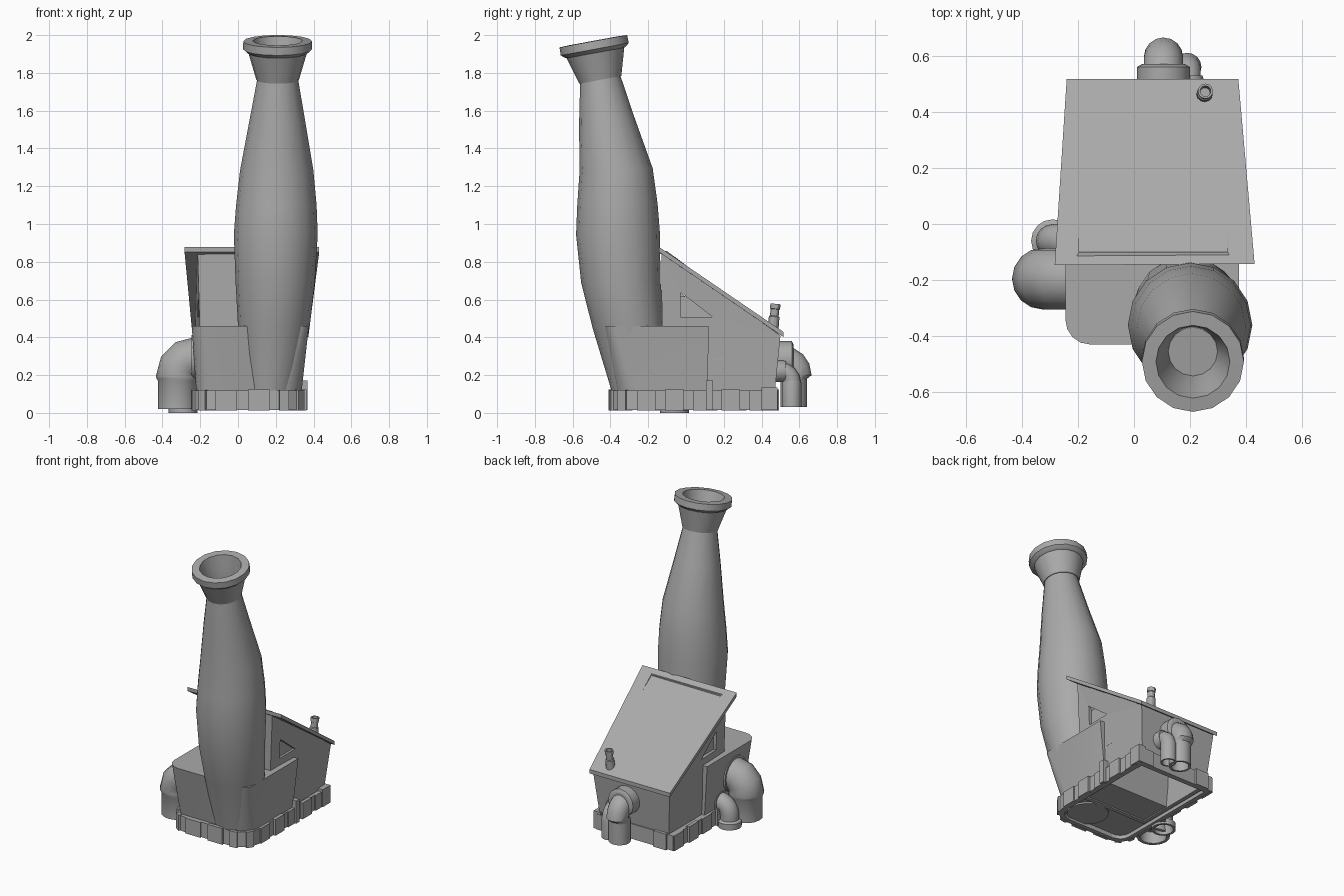
import bpy, bmesh, math
from mathutils import Vector as V

if "Cube" in bpy.data.objects:
    bpy.data.objects.remove(bpy.data.objects["Cube"])

grey = bpy.data.materials.new("stone_grey")
grey.diffuse_color = (0.4, 0.4, 0.4, 1)
grey.use_nodes = True
grey.node_tree.nodes["Principled BSDF"].inputs["Base Color"].default_value = grey.diffuse_color


def finish(name, bm, smooth=None):
    bmesh.ops.recalc_face_normals(bm, faces=bm.faces)
    me = bpy.data.meshes.new(name)
    bm.to_mesh(me)
    bm.free()
    ob = bpy.data.objects.new(name, me)
    bpy.context.collection.objects.link(ob)
    me.materials.append(grey)
    if smooth:
        bpy.ops.object.select_all(action='DESELECT')
        ob.select_set(True)
        bpy.context.view_layer.objects.active = ob
        bpy.ops.object.shade_smooth_by_angle(angle=math.radians(smooth))
    return ob


def loft(name, loops, caps=True, close=False, smooth=None):
    """Skin a list of equal-length point loops."""
    bm = bmesh.new()
    vs = [[bm.verts.new(p) for p in lp] for lp in loops]
    n = len(vs[0])
    pairs = list(zip(vs, vs[1:])) + ([(vs[-1], vs[0])] if close else [])
    for a, b in pairs:
        for i in range(n):
            j = (i + 1) % n
            bm.faces.new((a[i], a[j], b[j], b[i]))
    if caps and not close:
        bm.faces.new(vs[0])
        bm.faces.new(vs[-1])
    return finish(name, bm, smooth)


def circle(c, axis, r, side, n=16):
    c, axis, side = V(c), V(axis).normalized(), V(side)
    w = axis.cross(side)
    return [c + r * (math.cos(t) * side + math.sin(t) * w)
            for t in (2 * math.pi * i / n for i in range(n))]


def turned(name, c, axis, profile, side, n=16, smooth=40):
    """Round part from (distance along axis, radius) pairs."""
    a = V(axis).normalized()
    return loft(name, [circle(V(c) + a * d, a, r, side, n) for d, r in profile], smooth=smooth)


def elbow(name, start, out, reach, r, bottom, bend, segs=5, foot_r=1.1, foot_h=.1, shift=0,
          flange=(-.03, .03, 1.25)):
    """Pipe leaving a wall along 'out', bending down, open at its foot."""
    s, o, up = V(start), V(out), V((0, 0, 1))
    side = o.cross(up)
    c = s + o * (reach - bend) - up * bend
    loops = [circle(s, o, r, side)]
    for k in range(segs + 1):
        t = math.pi / 2 * k / segs
        loops.append(circle(c + bend * (o * math.sin(t) + up * math.cos(t)),
                            o * math.cos(t) - up * math.sin(t), r, side))
    foot = s + o * (reach - shift)
    foot.z = bottom
    for z, f in ((foot_h, 1), (foot_h - .01, foot_r), (0, foot_r), (0, foot_r * .8), (.08, .75)):
        loops.append(circle(foot + up * z, -up, r * f, side))
    loft(name, loops, smooth=40)
    d0, d1, f = flange
    turned(name + "_flange", s, o, [(d0, r * f), (d1, r * f), (d1 + .01, r * 1.1), (d1 + .01, r)], side)


def outline(x0, x1, y0, y1, rl, rr, z):
    """Rectangle with rounded front corners."""
    pts = [V((x1, y1, z)), V((x0, y1, z))]
    for cx, r, t0 in ((x0 + rl, rl, 180), (x1 - rr, rr, 270)):
        for k in range(5):
            t = math.radians(t0 + 22.5 * k)
            pts.append(V((cx + r * math.cos(t), y0 + r + r * math.sin(t), z)))
    return pts


def box(name, x0, x1, y0, y1, z0, z1):
    loft(name, [[(x0, y0, z), (x1, y0, z), (x1, y1, z), (x0, y1, z)] for z in (z0, z1)])


# Leaning chimney: (x, y, z, radius)
X = V((1, 0, 0))
shaft = [(.165, -.25, .03, .13), (.167, -.255, .12, .14), (.19, -.305, .46, .19),
         (.197, -.345, .693, .21), (.2, -.36, .947, .222), (.203, -.363, 1.1, .213),
         (.205, -.37, 1.285, .194), (.208, -.42, 1.55, .147), (.21, -.455, 1.773, .107)]
leans = [0, 0, -.05, -.02, -.02, -.02, -.05, -.12, -.18]
loft("chimney_shaft", [circle((x, y, z), (0, l, 1), r, X)
                       for (x, y, z, r), l in zip(shaft, leans)], smooth=50)
turned("chimney_cup", (.21, -.455, 1.773), (0, -.18, .98),
       [(-.01, .1), (-.01, .113), (.008, .118), (.135, .155), (.14, .166), (.155, .183),
        (.198, .182), (.2, .132), (.125, .115), (0, .088), (-.1, .085)], X, smooth=30)

# Low rounded front house
loft("front_house", [outline(-.215, .33, -.355, .115, .08, .11, .04),
                     outline(-.222, .338, -.37, .115, .08, .11, .127),
                     outline(-.245, .375, -.43, .12, .09, .05, .46)], smooth=35)

# Rear booth walls, hollow and open underneath
low = [(-.19, -.125, .03), (-.19, .462, .03), (.318, .462, .03), (.318, -.125, .03)]
top = [(-.214, -.13, .855), (-.226, .5, .41), (.357, .5, .41), (.352, -.13, .855)]
bm = bmesh.new()
a, b = [bm.verts.new(p) for p in low], [bm.verts.new(p) for p in top]
for i in range(4):
    j = (i + 1) % 4
    bm.faces.new((a[i], a[j], b[j], b[i]))
booth = finish("booth_walls", bm)
f = booth.data.polygons[1]
sol = booth.modifiers.new("thickness", 'SOLIDIFY')
sol.thickness = .035
sol.offset = -1 if f.normal.dot(f.center - V((.07, .15, .3))) > 0 else 1

# Recessed triangular windows in both booth sides
for nm, x0, x1 in (("right", .322, .6), ("left", -.5, -.19)):
    cut = loft(nm + "_window_cutter",
               [[(x, -.03, .64), (x, -.03, .508), (x, .14, .508)] for x in (x0, x1)])
    cut.hide_render = True
    cut.hide_viewport = True
    cut.display_type = 'WIRE'
    m = booth.modifiers.new(nm + "_window", 'BOOLEAN')
    m.operation = 'DIFFERENCE'
    m.object = cut

# Sloping tapered roof overhanging the walls
roof = [(-.283, -.147, .878), (.43, -.142, .878), (.372, .517, .428), (-.24, .517, .428)]
loft("roof", [[V(p) - V((0, 0, d)) for p in roof] for d in (.027, 0)])

# Small ledge on the right booth wall
box("side_ledge", .3, .34, .14, .35, .28, .292)
box("side_ledge_end", .3, .338, .338, .35, .25, .285)

# Base skirt ring
ring = lambda g, z: outline(-.225 - g, .338 + g, -.385 - g, .468 + g, .1 + g, .12 + g, z)
loft("base_skirt", [ring(.01, .015), ring(.01, .118), ring(-.025, .118), ring(-.025, .015)], close=True)


# Stones standing proud of the skirt
def stone(name, p, q, g, z0=.013, z1=.122):
    p, q = V(p), V(q)
    d = (q - p).normalized()
    o = V((d.y, -d.x))
    pts = [p - o * .01, q - o * .01, q + o * g, p + o * g]
    loft(name, [[(v.x, v.y, z) for v in pts] for z in (z0, z1)])


path = [V(p.xy) for p in ring(.01, 0)]
n = 0
for i, j in ((1, 2), (6, 7), (11, 0), (0, 1)):
    p, q = path[i], path[j]
    count = max(1, round((q - p).length / .15))
    for k in range(count):
        if (i, j) == (0, 1) and 0 < k < count - 1:
            continue
        n += 1
        stone(f"skirt_stone_{n}", p.lerp(q, (k + .04) / count), p.lerp(q, (k + .7) / count),
              .008 + .006 * (k % 2), z1=.118 + .006 * (k % 2))
for i in (2, 4, 7, 9):
    n += 1
    stone(f"skirt_stone_{n}", path[i], path[i + 1], .012)
box("tall_skirt_stone", .31, .368, .105, .142, .015, .172)
box("rear_corner_stone", .31, .364, .4, .484, .015, .135)

# Wall pipes
elbow("large_left_pipe", (-.225, -.195, .292), (-1, 0, 0), .1, .11, .02, .098,
      segs=3, foot_r=.95, foot_h=.16, shift=.005, flange=(-.03, .01, 1.12))
elbow("small_left_pipe", (-.19, -.06, .15), (-1, 0, 0), .1, .06, .0, .075, foot_r=1.28, foot_h=.05)
elbow("large_back_pipe", (.105, .49, .285), (0, 1, 0), .105, .07, .03, .085,
      segs=4, foot_r=1, foot_h=.15, shift=.025, flange=(-.04, .07, 1.35))
elbow("small_back_pipe", (.19, .47, .22), (0, 1, 0), .09, .048, .03, .06,
      segs=4, foot_r=1.05, foot_h=.14, flange=(-.03, .05, 1.2))

# Small vent on the roof
turned("roof_vent", (.25, .458, .42), (.03, .1, 1),
       [(0, .03), (.09, .028), (.095, .023), (.13, .023), (.132, .027), (.158, .027),
        (.158, .019), (.1, .018)], X, n=12, smooth=30)
